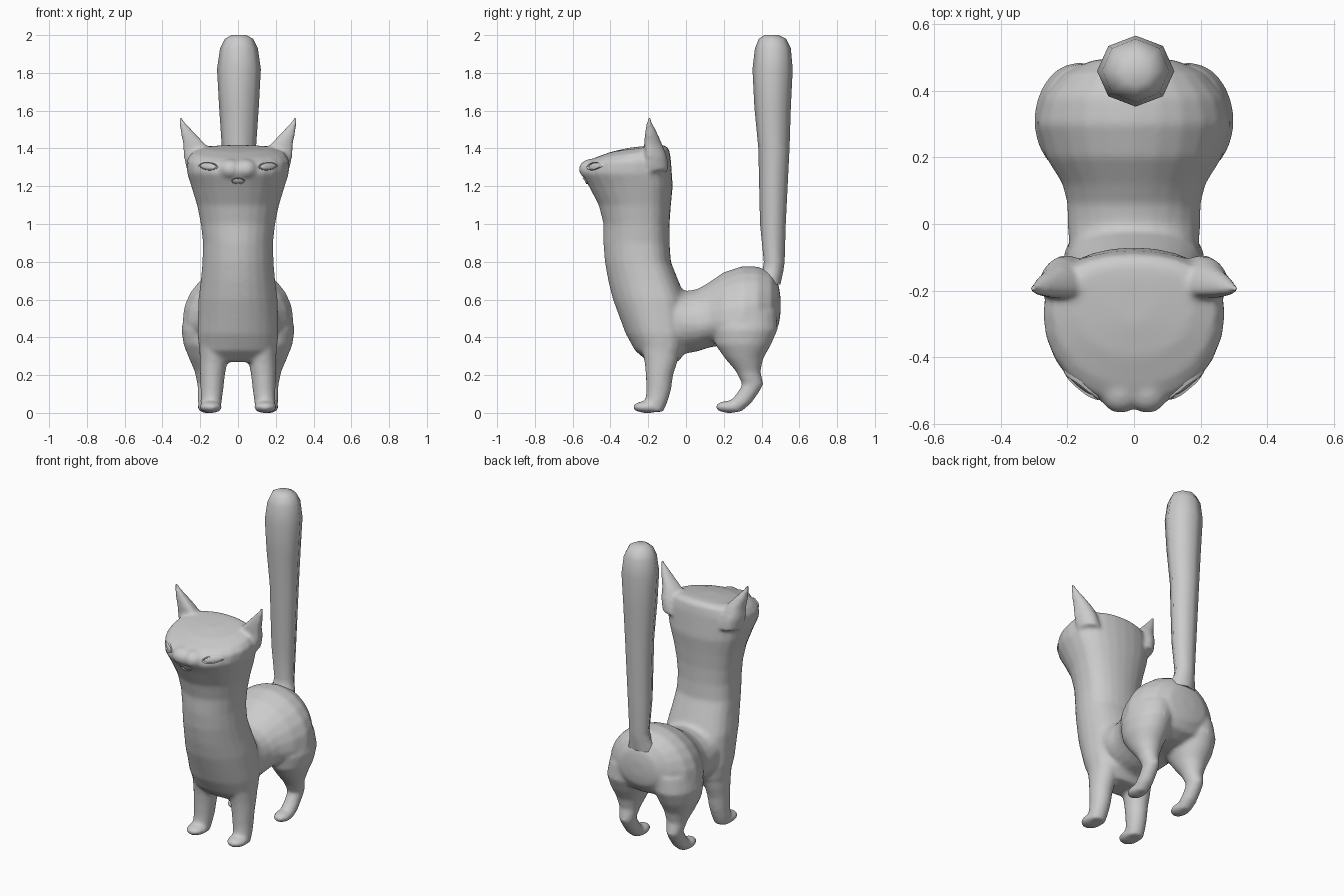
import bpy, bmesh, math
from mathutils import Vector, Matrix
from mathutils.bvhtree import BVHTree

if "Cube" in bpy.data.objects:
    bpy.data.objects.remove(bpy.data.objects["Cube"])

fur = bpy.data.materials.new("soft_grey")
fur.diffuse_color = (0.6, 0.6, 0.6, 1)
fur.use_nodes = True
fur.node_tree.nodes["Principled BSDF"].inputs["Base Color"].default_value = fur.diffuse_color


def loft(bm, rings, sides=24, axis='z', power=1.0):
    """Closed skin over rings (x, y, z, half width, front radius, back radius, slope)."""
    loops = []
    for cx, cy, cz, rx, rf, rb, slope in rings:
        loop = []
        for i in range(sides):
            a = 2 * math.pi * i / sides
            u, v = math.sin(a) * rx, math.cos(a)
            d = rb * v ** power if v > 0 else rf * v
            p = (cx + u, cy + d, cz + d * slope) if axis == 'z' else (cx + u, cy, cz + d)
            loop.append(bm.verts.new(p))
        loops.append(loop)
    faces = [bm.faces.new(loops[0]), bm.faces.new(loops[-1])]
    for a, b in zip(loops, loops[1:]):
        for i in range(sides):
            j = (i + 1) % sides
            faces.append(bm.faces.new((a[i], a[j], b[j], b[i])))
    bmesh.ops.recalc_face_normals(bm, faces=faces)


def ball(bm, centre, radii):
    m = Matrix.Translation(centre) @ Matrix.Diagonal((*radii, 1))
    bmesh.ops.create_uvsphere(bm, u_segments=24, v_segments=14, radius=1, matrix=m)


def make(name, bm, angle=60):
    me = bpy.data.meshes.new(name)
    bm.to_mesh(me)
    bm.free()
    ob = bpy.data.objects.new(name, me)
    bpy.context.collection.objects.link(ob)
    me.materials.append(fur)
    bpy.ops.object.select_all(action='DESELECT')
    ob.select_set(True)
    bpy.context.view_layer.objects.active = ob
    bpy.ops.object.shade_smooth_by_angle(angle=math.radians(angle))
    return ob


bm = bmesh.new()

# chest, neck and head: z, front y, back y, widest y, half width, slope
column = [
    (.27, -.20, -.04, -.13, .17, 0), (.33, -.27, 0, -.13, .205, 0),
    (.42, -.32, .02, -.14, .215, 0), (.60, -.387, 0, -.17, .21, 0),
    (.70, -.412, -.04, -.2, .197, 0), (.80, -.43, -.08, -.23, .188, 0),
    (.90, -.438, -.087, -.24, .185, 0), (1.0, -.437, -.087, -.24, .197, 0),
    (1.1, -.462, -.08, -.24, .217, 0), (1.2, -.515, -.07, -.25, .248, 0),
    (1.27, -.555, -.075, -.27, .27, 0), (1.335, -.535, -.08, -.27, .273, .05),
    (1.378, -.49, -.09, -.26, .245, .13), (1.402, -.40, -.115, -.24, .18, .13),
    (1.412, -.30, -.16, -.22, .06, .1)]
loft(bm, [(0, w, z, h, w - f, b - w, s) for z, f, b, w, h, s in column], power=.7)

# belly and rump: y, bottom z, top z, widest z, half width
trunk = [
    (-.12, .31, .70, .5, .19), (0, .315, .645, .47, .20), (.06, .325, .655, .47, .20),
    (.12, .345, .69, .48, .215), (.20, .36, .745, .48, .265), (.30, .36, .778, .49, .295),
    (.38, .37, .775, .51, .275), (.45, .40, .745, .53, .215), (.49, .46, .68, .56, .13),
    (.50, .52, .62, .57, .05)]
loft(bm, [(0, y, c, h, c - b, t - c, 0) for y, b, t, c, h in trunk], axis='y')

# legs, paws and ears: x, y, z, half width, front radius, back radius
front_leg = [
    (.125, -.13, .38, .08, .11, .11), (.13, -.13, .27, .073, .09, .085),
    (.135, -.14, .20, .066, .073, .072), (.138, -.145, .12, .06, .065, .066),
    (.142, -.155, .06, .056, .06, .058), (.145, -.17, .005, .05, .05, .05)]
rear_leg = [
    (.15, .31, .54, .13, .14, .17), (.165, .31, .44, .135, .17, .175),
    (.17, .31, .36, .118, .155, .14), (.17, .31, .29, .09, .105, .10),
    (.168, .33, .22, .062, .066, .064), (.168, .353, .15, .047, .054, .058),
    (.167, .325, .10, .046, .058, .056), (.166, .285, .05, .047, .065, .06),
    (.165, .25, .005, .038, .06, .04)]
ear = [
    (.20, -.19, 1.28, .07, .02, .10), (.218, -.20, 1.36, .07, .02, .10),
    (.230, -.202, 1.42, .060, .02, .078), (.265, -.20, 1.48, .038, .018, .05),
    (.292, -.197, 1.53, .018, .013, .022), (.306, -.195, 1.565, .009, .009, .009)]
for s in (-1, 1):
    for limb in (front_leg, rear_leg, ear):
        loft(bm, [(s * x, y, z, w, f, b, 0) for x, y, z, w, f, b in limb])
    ball(bm, (s * .145, -.205, .031), (.06, .078, .032))
    ball(bm, (s * .165, .23, .032), (.05, .075, .033))
    ball(bm, (s * .04, -.50, 1.29), (.065, .068, .055))   # muzzle halves

# fuse everything into one soft skin
body = make("body", bm)
mod = body.modifiers.new("fuse", 'REMESH')
mod.mode, mod.voxel_size, mod.use_smooth_shade = 'VOXEL', .011, True
mod = body.modifiers.new("soften", 'SMOOTH')
mod.factor, mod.iterations = .5, 9
dg = bpy.context.evaluated_depsgraph_get()
skin = bpy.data.meshes.new_from_object(body.evaluated_get(dg))
body.modifiers.clear()
body.data = skin
skin.shade_smooth()

# tail: z, front y, back y, half width
tail_rings = [
    (.68, .35, .50, .10), (.75, .405, .515, .07), (.80, .412, .522, .064),
    (1.0, .392, .528, .077), (1.4, .383, .548, .09), (1.62, .362, .555, .105),
    (1.82, .352, .565, .116), (1.93, .365, .555, .10), (1.98, .385, .53, .075),
    (2.0, .415, .49, .04)]
bm = bmesh.new()
loft(bm, [(.005, (f + b) / 2, z, w, (b - f) / 2, (b - f) / 2, 0)
          for z, f, b, w in tail_rings], sides=8)
make("tail", bm, 75)

# almond eyes and mouth: raised rims and flat fills laid on the face
tree = BVHTree.FromPolygons([v.co for v in skin.vertices], [p.vertices for p in skin.polygons])


def on_face(x, z, lift):
    hit = tree.ray_cast(Vector((x, -2, z)), Vector((0, 1, 0)))[0]
    return hit + Vector((0, -lift, 0))


def almond(name, cx, cz, w, h, tilt):
    n, prof = 20, 6
    bm = bmesh.new()
    rows = []
    for k, (scale, lift) in enumerate([(1.3, -.006), (1.2, .007), (1.05, .009), (.9, -.001), (.5, .003)]):
        row = []
        for i in range(n):
            a = 2 * math.pi * i / n
            x = math.cos(a) * w * (scale if k > 2 else 1 + (scale - 1) * .6)
            z = math.sin(a) * abs(math.sin(a)) ** .3 * h * scale + tilt * x
            row.append(bm.verts.new(on_face(cx + x, cz + z, lift)))
        rows.append(row)
    for a, b in zip(rows, rows[1:]):
        for i in range(n):
            j = (i + 1) % n
            bm.faces.new((a[i], a[j], b[j], b[i]))
    bm.faces.new(rows[-1])
    make(name, bm, 30)


for s, side in ((-1, "right"), (1, "left")):
    almond(side + "_eye", s * .158, 1.307, .046, .018, s * .08)
almond("mouth", 0, 1.228, .033, .014, 0)
